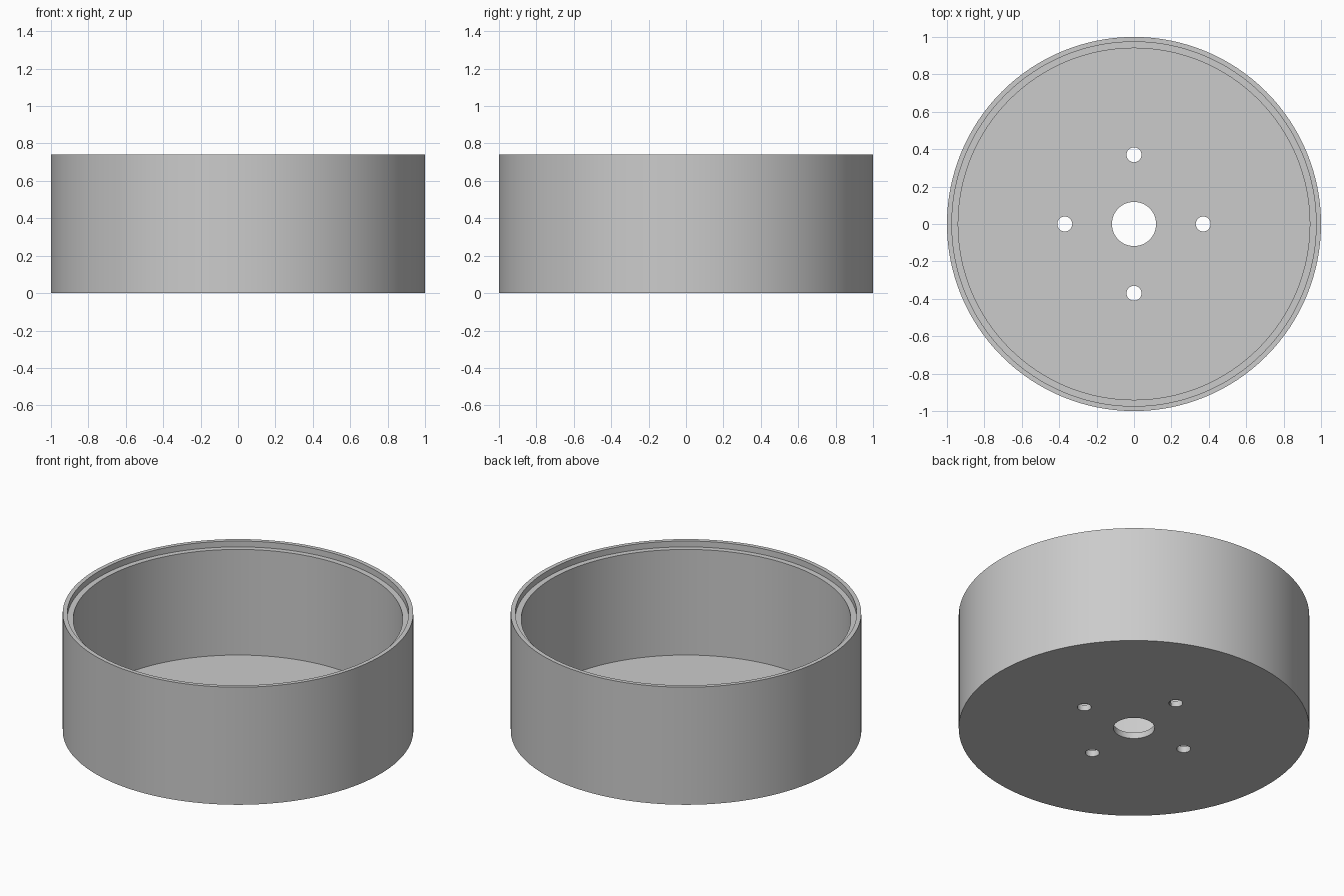
import bpy, bmesh, math

if "Cube" in bpy.data.objects:
    bpy.data.objects.remove(bpy.data.objects["Cube"])

SEG = 128

# One plain grey for the whole part
grey = bpy.data.materials.new("plain grey")
grey.diffuse_color = (0.6, 0.6, 0.6, 1)
grey.use_nodes = True
grey.node_tree.nodes["Principled BSDF"].inputs["Base Color"].default_value = grey.diffuse_color


def lathe(name, profile, seg):
    """Revolve a closed (radius, height) profile around z."""
    bm = bmesh.new()
    rings = []
    for i in range(seg):
        a = 2 * math.pi * i / seg
        rings.append([bm.verts.new((r * math.cos(a), r * math.sin(a), z)) for r, z in profile])
    n = len(profile)
    for i in range(seg):
        p, q = rings[i], rings[(i + 1) % seg]
        for j in range(n):
            k = (j + 1) % n
            bm.faces.new((p[j], q[j], q[k], p[k]))
    bmesh.ops.recalc_face_normals(bm, faces=bm.faces[:])
    mesh = bpy.data.meshes.new(name)
    bm.to_mesh(mesh)
    bm.free()
    obj = bpy.data.objects.new(name, mesh)
    bpy.context.collection.objects.link(obj)
    return obj


# Round open housing: floor with centre bore, wall, stepped lip at the rim
FLOOR, HEIGHT, STEP = 0.038, 0.74, 0.037
housing = lathe("round_housing", [
    (0.118, 0), (1, 0), (1, HEIGHT), (0.974, HEIGHT),
    (0.974, HEIGHT - STEP), (0.94, HEIGHT - STEP),
    (0.94, FLOOR), (0.118, FLOOR)], SEG)
housing.data.materials.append(grey)

# Four bolt holes around the bore
bpy.context.view_layer.objects.active = housing
for i in range(4):
    a = i * math.pi / 2
    bpy.ops.mesh.primitive_cylinder_add(
        vertices=32, radius=0.04, depth=0.2,
        location=(0.37 * math.cos(a), 0.37 * math.sin(a), FLOOR / 2))
    cutter = bpy.context.object
    cutter.name = f"bolt_hole_cutter_{i + 1}"
    cutter.data.materials.append(grey)
    cutter.hide_render = True
    bpy.context.view_layer.objects.active = housing
    mod = housing.modifiers.new("bolt_hole", 'BOOLEAN')
    mod.operation = 'DIFFERENCE'
    mod.solver = 'EXACT'
    mod.object = cutter
    bpy.ops.object.modifier_apply(modifier=mod.name)
    bpy.data.objects.remove(cutter, do_unlink=True)

# Smooth round walls, crisp edges
bpy.ops.object.select_all(action='DESELECT')
housing.select_set(True)
bpy.context.view_layer.objects.active = housing
bpy.ops.object.shade_smooth_by_angle(angle=math.radians(30))
